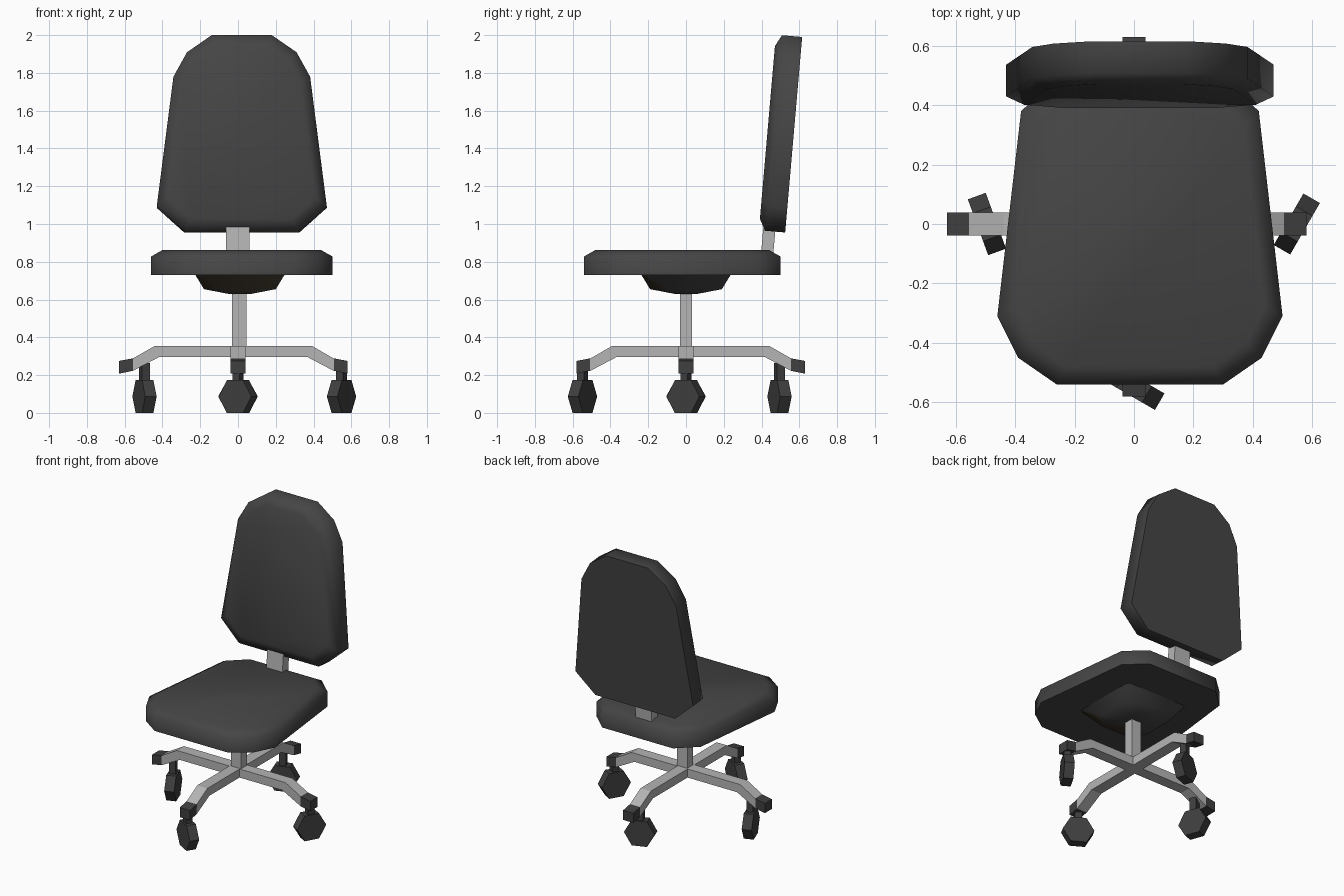
import bpy, bmesh, math
from mathutils import Matrix, Vector

if "Cube" in bpy.data.objects:
    bpy.data.objects.remove(bpy.data.objects["Cube"])


def material(name, rgb):
    m = bpy.data.materials.new(name)
    m.diffuse_color = (*rgb, 1)
    m.use_nodes = True
    m.node_tree.nodes["Principled BSDF"].inputs["Base Color"].default_value = m.diffuse_color
    return m


FABRIC = material("dark fabric", (0.06, 0.06, 0.06))
METAL = material("grey metal", (0.46, 0.46, 0.46))
PLASTIC = material("black plastic", (0.05, 0.05, 0.05))
BROWN = material("dark brown", (0.065, 0.048, 0.03))


def loft(name, rings, mats, smooth=None):
    """Skin a list of equal-length point rings and cap both ends."""
    bm = bmesh.new()
    loops = [[bm.verts.new(p) for p in ring] for ring in rings]
    n = len(loops[0])
    for a, b in zip(loops, loops[1:]):
        for i in range(n):
            j = (i + 1) % n
            bm.faces.new((a[i], a[j], b[j], b[i]))
    bm.faces.new(loops[0])
    bm.faces.new(loops[-1])
    bmesh.ops.recalc_face_normals(bm, faces=bm.faces)
    me = bpy.data.meshes.new(name)
    bm.to_mesh(me)
    bm.free()
    for m in mats:
        me.materials.append(m)
    ob = bpy.data.objects.new(name, me)
    bpy.context.collection.objects.link(ob)
    if smooth:
        bpy.ops.object.select_all(action='DESELECT')
        ob.select_set(True)
        bpy.context.view_layer.objects.active = ob
        bpy.ops.object.shade_smooth_by_angle(angle=math.radians(smooth))
    return ob


def box_ring(x0, x1, y0, y1, z):
    return [(x0, y0, z), (x1, y0, z), (x1, y1, z), (x0, y1, z)]


def mirrored(half):
    return half + [(-u, v) for u, v in reversed(half)]


def inset(outline, d):
    """Shrink an outline by d on every side."""
    w = max(u for u, v in outline)
    lo, hi = min(v for u, v in outline), max(v for u, v in outline)
    mid, h = (lo + hi) / 2, (hi - lo) / 2
    return [(u * (w - d) / w, mid + (v - mid) * (h - d) / h) for u, v in outline]


CX = 0.02  # cushions sit slightly to the right

# Seat cushion
seat = mirrored([(0.28, -0.54), (0.41, -0.45), (0.48, -0.31), (0.40, 0.38), (0.27, 0.50)])
loft("seat", [[(u + CX, v, z) for u, v in ring] for ring, z in
              ((seat, 0.73), (seat, 0.828), (inset(seat, 0.06), 0.862))], [FABRIC], 75)

# Backrest cushion, leaning back
LEAN = 0.087
back = mirrored([(0.305, 0.955), (0.45, 1.085), (0.362, 1.77), (0.29, 1.90), (0.16, 1.99)])


def back_ring(outline, depth):
    return [(u + CX, 0.525 + LEAN * (v - 0.955) - depth, v + LEAN * depth) for u, v in outline]


loft("backrest", [back_ring(back, 0), back_ring(back, 0.107),
                  back_ring(inset(back, 0.06), 0.139)], [FABRIC], 75)

# Bracket joining seat and backrest
loft("backrest_bracket", [box_ring(-0.063, 0.06, 0.395, 0.46, 0.82),
                          box_ring(-0.063, 0.06, 0.413, 0.478, 1.02)], [METAL])

# Mechanism housing under the seat, brown towards the front


def chamfered(r, c, z):
    h = mirrored([(r - c, -r), (r, -r + c), (r, r - c), (r - c, r)])
    return [(u + 0.01, v, z) for u, v in h]


housing = loft("seat_mechanism", [chamfered(0.237, 0.015, 0.732), chamfered(0.19, 0.09, 0.655),
                                  chamfered(0.06, 0.03, 0.63)], [FABRIC, BROWN], 60)
for p in housing.data.polygons:
    if p.normal.y < -0.15:
        p.material_index = 1

# Gas column
loft("column", [box_ring(-0.032, 0.045, -0.032, 0.032, z) for z in (0.30, 0.65)], [METAL])

# Four legs with end caps and casters; the second pair is the first turned a quarter


def leg_part(name, pts, mat, turn):
    def rings(w):
        return [[turn @ Vector((s, side * w, z)) for s, z in pts] for side in (-1, 1)]
    loft(name, rings(0.039), [mat])


# side name, direction, leg offset, caster radius, caster heading
ARMS = [("long", 180, 0.025, 0.495, 20), ("short", 0, -0.025, 0.548, -30)]
for quarter in (0, -90):
    for side, ang, off, rad, yaw in ARMS:
        tag = f"{side}_{'side' if quarter == 0 else 'depth'}"
        turn = Matrix.Rotation(math.radians(ang + quarter), 4, 'Z')
        leg = turn @ Matrix.Translation((off, 0, 0))
        leg_part("leg_" + tag, [(-0.03, 0.355), (0.415, 0.355), (0.532, 0.288),
                                (0.532, 0.222), (0.392, 0.296), (-0.03, 0.296)], METAL, leg)
        leg_part("leg_cap_" + tag, [(0.53, 0.289), (0.605, 0.275),
                                    (0.605, 0.208), (0.53, 0.223)], PLASTIC, leg)
        # Caster stem and hexagonal wheel
        cast = turn @ Matrix.Translation((rad, 0, 0)) @ Matrix.Rotation(math.radians(yaw), 4, 'Z')
        loft("caster_stem_" + tag,
             [[cast @ Vector(p) for p in box_ring(-0.022, 0.022, -0.022, 0.022, z)]
              for z in (0.14, 0.265)], [PLASTIC])
        loft("caster_wheel_" + tag,
             [[cast @ Vector((x, 0.1 * math.cos(k * math.pi / 3),
                              0.0866 + 0.1 * math.sin(k * math.pi / 3))) for k in range(6)]
              for x in (-0.032, 0.032)], [PLASTIC])
